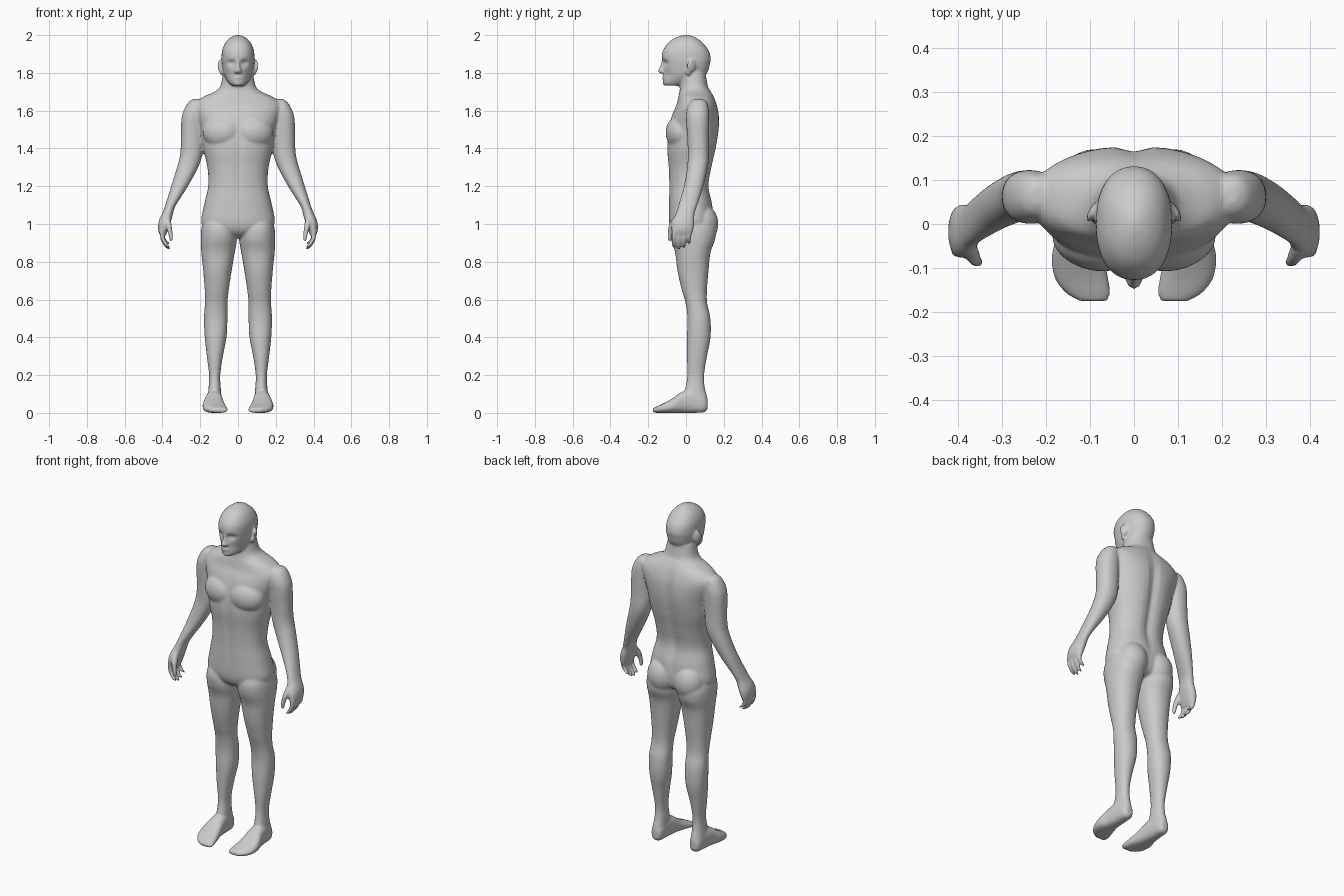
import bpy, bmesh
from math import sin, cos, pi, exp, copysign
from mathutils import Matrix

bm = bmesh.new()


def catmull(p0, p1, p2, p3, t):
    return [0.5 * (2 * b + (c - a) * t + (2 * a - 5 * b + 4 * c - d) * t * t
                   + (3 * b - a - 3 * c + d) * t ** 3) for a, b, c, d in zip(p0, p1, p2, p3)]


def loft(rows, n=2.2, side=1, axis='z', deform=None, seg=40, steps=5):
    """Skin smoothly interpolated superellipse rings; a row is (t, x0, x1, b0, b1)."""
    fine = []
    for i in range(len(rows) - 1):
        q = [rows[max(i - 1, 0)], rows[i], rows[i + 1], rows[min(i + 2, len(rows) - 1)]]
        fine += [catmull(*q, k / steps) for k in range(steps)]
    fine.append(rows[-1])
    rings = []
    for t, x0, x1, b0, b1 in fine:
        ring = []
        for k in range(seg):
            c, s = cos(2 * pi * k / seg), sin(2 * pi * k / seg)
            x = (x0 + x1) / 2 + (x1 - x0) / 2 * copysign(abs(c) ** (2 / n), c)
            b = (b0 + b1) / 2 + (b1 - b0) / 2 * copysign(abs(s) ** (2 / n), s)
            y, z = (b, t) if axis == 'z' else (t, b)
            if deform:
                y = deform(x, y, z)
            ring.append(bm.verts.new((x * side, y, z)))
        rings.append(ring)
    for a, b in zip(rings, rings[1:]):
        for k in range(seg):
            j = (k + 1) % seg
            bm.faces.new((a[k], a[j], b[j], b[k]))
    bm.faces.new(rings[0])
    bm.faces.new(rings[-1])


def blob(center, radii, turn=0.0):
    m = Matrix.Translation(center) @ Matrix.Rotation(turn, 4, 'Z') @ Matrix.Diagonal((*radii, 1))
    bmesh.ops.create_uvsphere(bm, u_segments=28, v_segments=18, radius=1, matrix=m)


def sym(rows):
    """Rows (t, half width, b0, b1) centred on x = 0."""
    return [(t, -w, w, a, b) for t, w, a, b in rows]


# Torso and neck, with spine furrow and front midline
def torso_shape(x, y, z):
    fade = exp(-((z - 1.36) / 0.27) ** 4)
    if y > 0.05:
        return y - 0.018 * fade * exp(-(x / 0.03) ** 2)
    if y < 0.0:
        return y + 0.006 * fade * exp(-(x / 0.014) ** 2)
    return y


loft(sym([(0.925, .05, -.02, .07), (0.95, .13, -.065, .125), (1.0, .193, -.088, .145),
          (1.1, .180, -.091, .142), (1.2, .158, -.090, .124), (1.3, .162, -.093, .140),
          (1.4, .185, -.101, .162), (1.5, .200, -.094, .177), (1.58, .225, -.074, .176),
          (1.63, .232, -.052, .165), (1.67, .190, -.042, .150), (1.70, .125, -.035, .133),
          (1.73, .094, -.032, .116), (1.80, .078, -.03, .104)]),
     n=2.3, deform=torso_shape)


# Head with eye sockets
def head_shape(x, y, z):
    if y < -0.03:
        y += 0.015 * exp(-((abs(x) - .034) / .018) ** 2 - ((z - 1.853) / .014) ** 2)
        y += 0.008 * exp(-((abs(x) - .05) / .02) ** 2 - ((z - 1.79) / .025) ** 2)
    return y


loft(sym([(1.732, .030, -.112, -.02), (1.742, .043, -.120, .01), (1.765, .061, -.121, .07),
          (1.80, .077, -.119, .112), (1.85, .086, -.121, .127), (1.88, .087, -.128, .131),
          (1.92, .084, -.121, .119), (1.96, .067, -.094, .088), (1.985, .042, -.058, .056),
          (1.998, .016, -.022, .024), (2.001, .003, -.004, .006)]),
     n=2.25, deform=head_shape, seg=56)

# Nose, lips and chin
loft(sym([(1.88, .008, -.126, -.09), (1.85, .010, -.133, -.09), (1.825, .014, -.143, -.09),
          (1.808, .021, -.149, -.09), (1.797, .017, -.136, -.09)]), n=2)
blob((0, -.113, 1.777), (.026, .013, .006))
blob((0, -.112, 1.766), (.022, .013, .006))
blob((0, -.107, 1.745), (.024, .017, .013))

for s in (1, -1):
    # Ears
    blob((s * .094, .028, 1.838), (.009, .026, .034), s * .5)
    blob((s * .088, .012, 1.805), (.010, .013, .020))
    # Chest and buttock masses
    blob((s * .088, -.040, 1.485), (.100, .066, .085), s * .22)
    blob((s * .088, .085, 1.0), (.088, .086, .105))

    # Leg
    loft([(1.04, .03, .175, -.06, .12), (0.98, .012, .193, -.083, .155),
          (0.92, .006, .197, -.080, .155), (0.85, .017, .194, -.058, .130),
          (0.75, .034, .184, -.045, .119), (0.65, .049, .176, -.022, .111),
          (0.58, .056, .175, -.002, .112), (0.5, .056, .180, .008, .129),
          (0.4, .061, .176, .005, .130), (0.3, .080, .165, .005, .111),
          (0.2, .094, .153, .007, .096), (0.13, .091, .156, -.004, .100),
          (0.07, .090, .162, -.02, .115), (0.02, .092, .160, -.02, .108)], side=s)

    # Foot, from heel to toes
    loft([(.114, .108, .142, .02, .07), (.095, .092, .158, .003, .095),
          (.04, .086, .165, 0, .125), (-.02, .080, .174, 0, .112),
          (-.07, .071, .187, 0, .078), (-.12, .059, .182, 0, .050),
          (-.155, .054, .158, 0, .034), (-.176, .060, .125, .003, .024)],
         n=2.5, side=s, axis='y')

    # Arm and palm
    loft([(1.662, .205, .235, .045, .085), (1.645, .18, .262, .02, .11),
          (1.60, .175, .288, .003, .121), (1.55, .178, .300, .001, .123),
          (1.45, .182, .302, .007, .121), (1.37, .188, .306, .010, .122),
          (1.3, .211, .323, .006, .115), (1.2, .265, .354, -.011, .092),
          (1.1, .328, .385, -.040, .060), (1.06, .343, .400, -.052, .046),
          (1.03, .350, .414, -.066, .044), (1.0, .360, .422, -.076, .044),
          (.965, .372, .422, -.076, .038), (.94, .382, .412, -.068, .030)],
         side=s)

    # Fingers, index to little
    for y, tip in ((-.064, .874), (-.037, .866), (-.010, .872), (.016, .892)):
        d = .955 - tip
        loft([(.965, .390, .417, y - .011, y + .011), (.955 - d * .4, .385, .411, y - .011, y + .011),
              (.955 - d * .75, .371, .395, y - .011, y + .010), (tip + .006, .359, .380, y - .010, y + .009),
              (tip, .361, .370, y - .005, y + .004)], n=2, side=s, seg=20)
    # Thumb
    loft([(1.03, .358, .390, -.070, -.035), (.99, .350, .382, -.092, -.055),
          (.95, .346, .370, -.098, -.072), (.92, .345, .365, -.097, -.075),
          (.908, .349, .359, -.091, -.081)], n=2, side=s, seg=20)

bmesh.ops.recalc_face_normals(bm, faces=bm.faces)
mesh = bpy.data.meshes.new("body")
bm.to_mesh(mesh)
bm.free()
body = bpy.data.objects.new("body", mesh)
bpy.context.collection.objects.link(body)

# Fuse all masses into one skin and soften the joins
fuse = body.modifiers.new("fuse", 'REMESH')
fuse.mode = 'VOXEL'
fuse.voxel_size = 0.0062
fuse.use_smooth_shade = True
soft = body.modifiers.new("soften", 'SMOOTH')
soft.factor = 0.5
soft.iterations = 6
